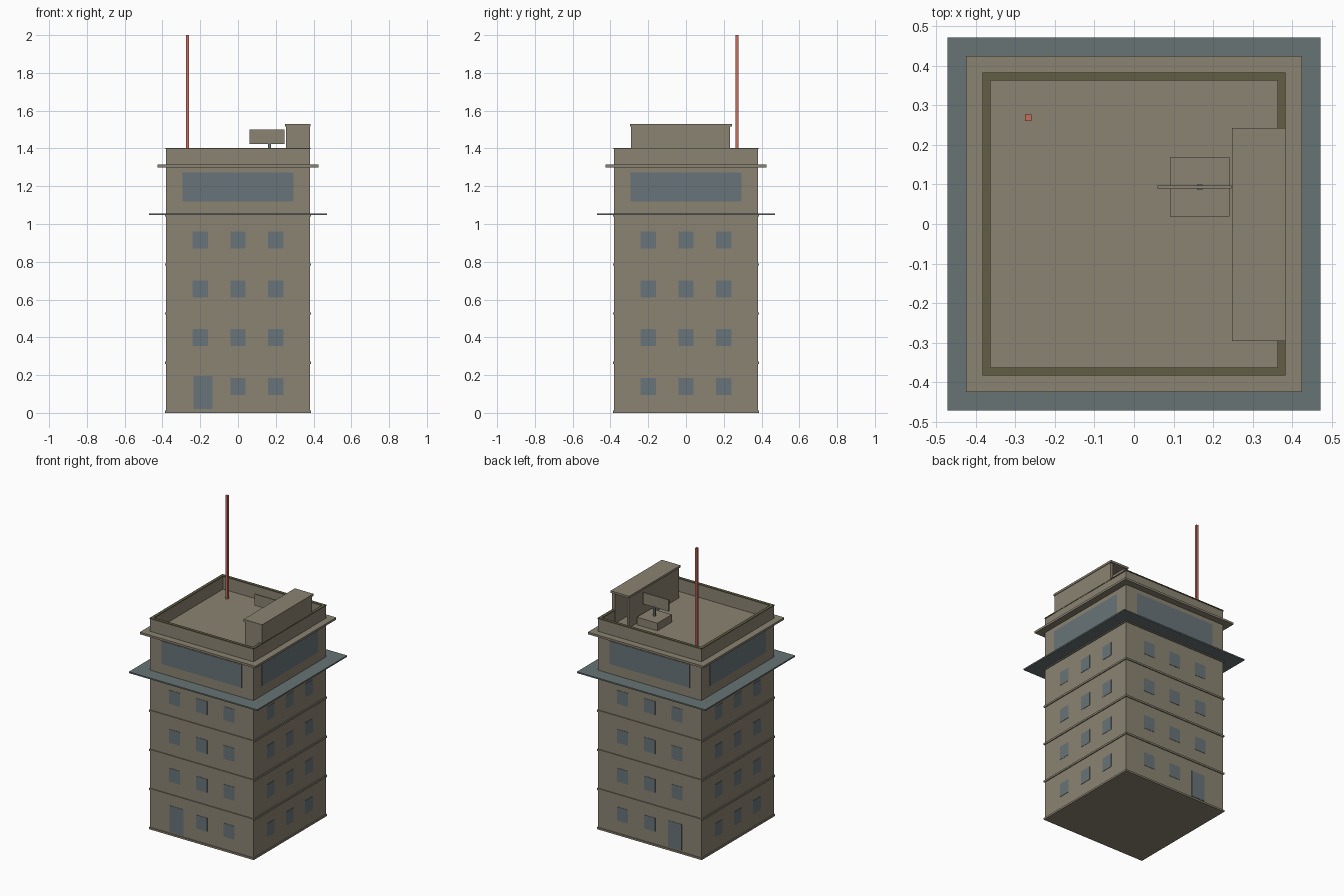
import bpy, bmesh
from math import pi
from mathutils import Matrix, Vector

cube = bpy.data.objects.get("Cube")
if cube:
    bpy.data.objects.remove(cube, do_unlink=True)


def material(name, rgb):
    m = bpy.data.materials.new(name)
    m.use_nodes = True
    m.diffuse_color = (*rgb, 1)
    bsdf = next(n for n in m.node_tree.nodes if n.type == 'BSDF_PRINCIPLED')
    bsdf.inputs["Base Color"].default_value = (*rgb, 1)
    return m


STONE = material("warm grey stone", (0.26, 0.23, 0.17))
TRIM = material("dark olive trim", (0.12, 0.11, 0.06))
GLASS = material("blue grey glass", (0.14, 0.175, 0.19))
CANOPY = material("slate canopy", (0.14, 0.175, 0.175))
RED = material("mast red", (0.58, 0.15, 0.11))


def add_box(bm, lo, hi, matrix=Matrix()):
    lo, hi = Vector(lo), Vector(hi)
    place = Matrix.Translation((lo + hi) / 2) @ Matrix.Diagonal((*(hi - lo), 1))
    bmesh.ops.create_cube(bm, size=1, matrix=matrix @ place)


def finish(name, bm, mat):
    mesh = bpy.data.meshes.new(name)
    bm.to_mesh(mesh)
    bm.free()
    mesh.materials.append(mat)
    ob = bpy.data.objects.new(name, mesh)
    bpy.context.collection.objects.link(ob)
    return ob


def boxes(name, mat, *pairs):
    bm = bmesh.new()
    for lo, hi in pairs:
        add_box(bm, lo, hi)
    return finish(name, bm, mat)


def square(name, mat, half, z0, z1):
    return boxes(name, mat, ((-half, -half, z0), (half, half, z1)))


def frame(name, mat, outer, inner, z0, z1):
    """Square ring: two long sides and two short sides between them."""
    return boxes(name, mat,
                 ((-outer, -outer, z0), (outer, -inner, z1)),
                 ((-outer, inner, z0), (outer, outer, z1)),
                 ((-outer, -inner, z0), (-inner, inner, z1)),
                 ((inner, -inner, z0), (outer, inner, z1)))


# Tower, floor mouldings and projecting slabs
HALF, ROOF = 0.38, 1.31
FLOOR = 0.26
square("tower_body", STONE, HALF, 0, ROOF)
for i in range(5):
    z = 0.005 + FLOOR * i
    frame(f"floor_moulding_{i}", STONE, HALF + 0.006, HALF - 0.005, z - 0.005, z + 0.007)
square("canopy", CANOPY, 0.472, 1.047, 1.056)
square("cornice", STONE, 0.425, 1.3, 1.314)

# Parapet with a dark coping
frame("parapet", STONE, HALF, 0.365, ROOF, 1.396)
frame("parapet_coping", TRIM, 0.383, 0.363, 1.396, 1.403)

# Windows and doors on all four sides
bm = bmesh.new()


def pane(side, x, z0, z1, half_width):
    add_box(bm, (x - half_width, -HALF - 0.002, z0), (x + half_width, -HALF + 0.003, z1),
            Matrix.Rotation(side * pi / 2, 4, 'Z'))


for side in range(4):
    door_x = {0: -0.2, 2: 0.2}.get(side)
    for level in range(4):
        z = 0.14 + level * 0.2585
        for x in (-0.2, 0, 0.2):
            if level == 0 and x == door_x:
                pane(side, x * 0.925, 0.02, 0.195, 0.05)
            else:
                pane(side, x, z - 0.045, z + 0.045, 0.04)
    pane(side, 0, 1.12, 1.272, 0.295)
finish("windows_and_doors", bm, GLASS)

# Roof shelter, open at the back
boxes("roof_shelter_walls", STONE,
      ((0.255, -0.29, ROOF), (0.272, 0.232, 1.517)),
      ((0.36, -0.29, ROOF), (0.381, 0.232, 1.517)),
      ((0.272, -0.29, ROOF), (0.36, -0.27, 1.517)))
boxes("roof_shelter_cap", STONE, ((0.248, -0.296, 1.516), (0.385, 0.243, 1.53)))

# Roof unit with a post carrying an upright panel
boxes("roof_unit", STONE, ((0.091, 0.019, ROOF), (0.242, 0.17, 1.365)))
boxes("panel_post", GLASS, ((0.159, 0.087, 1.365), (0.174, 0.1, 1.43)))
boxes("upright_panel", STONE, ((0.06, 0.09, 1.423), (0.247, 0.097, 1.5)))

# Mast
boxes("mast", RED, ((-0.276, 0.261, ROOF), (-0.26, 0.277, 2)))
